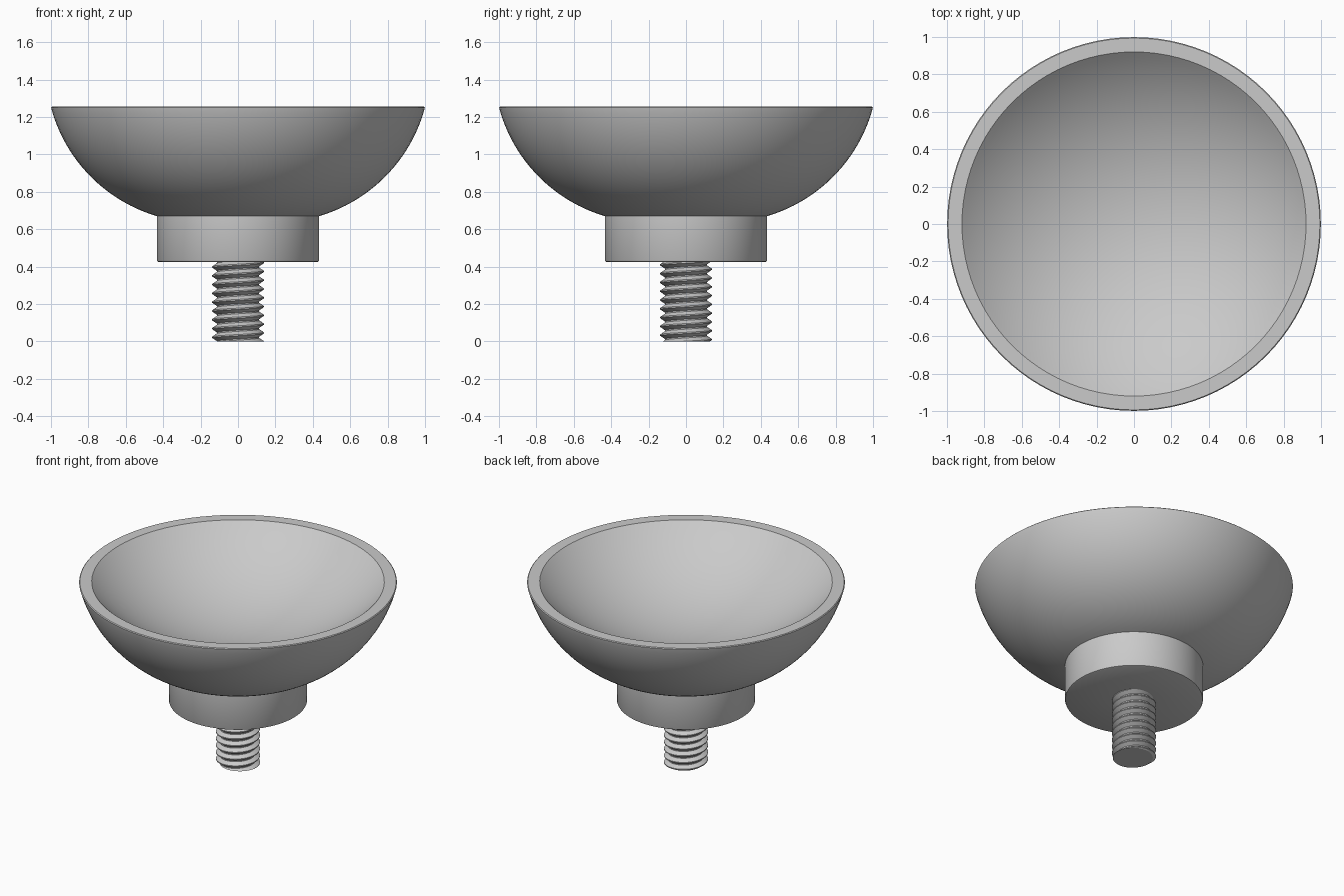
import bpy, bmesh
from math import sin, cos, tau, asin, atan2, sqrt, hypot

if "Cube" in bpy.data.objects:
    bpy.data.objects.remove(bpy.data.objects["Cube"], do_unlink=True)

grey = bpy.data.materials.new("plain grey")
grey.use_nodes = True
colour = (0.59, 0.59, 0.59, 1)
grey.diffuse_color = colour
grey.node_tree.nodes["Principled BSDF"].inputs["Base Color"].default_value = colour


def finish(bm, name):
    bmesh.ops.remove_doubles(bm, verts=bm.verts, dist=1e-5)
    bmesh.ops.recalc_face_normals(bm, faces=bm.faces)
    mesh = bpy.data.meshes.new(name)
    bm.to_mesh(mesh)
    bm.free()
    mesh.materials.append(grey)
    obj = bpy.data.objects.new(name, mesh)
    bpy.context.collection.objects.link(obj)
    bpy.ops.object.select_all(action='DESELECT')
    obj.select_set(True)
    bpy.context.view_layer.objects.active = obj
    bpy.ops.object.shade_smooth_by_angle(angle=0.55)


def lathe(name, profile, steps=96):
    bm = bmesh.new()
    verts = [bm.verts.new((r, 0, z)) for r, z in profile]
    edges = [bm.edges.new(pair) for pair in zip(verts, verts[1:])]
    bmesh.ops.spin(bm, geom=verts + edges, cent=(0, 0, 0), axis=(0, 0, 1),
                   angle=tau, steps=steps)
    finish(bm, name)


def arc(cx, cz, radius, start, end, n=28):
    # Angles are measured from straight down
    return [(cx + radius * sin(a), cz - radius * cos(a))
            for a in (start + (end - start) * i / n for i in range(n + 1))]


# Bowl: rounded outer wall, shallower dished inside, flat rim with softened edge
RIM, COLLAR, LIP, DISH = 1.255, 0.434, 0.92, 1.35
cx, cz = 0.2, 1.464
outer = arc(cx, cz, hypot(0.998 - cx, cz - 1.245),
            atan2(COLLAR - cx, cz - 0.67), atan2(0.998 - cx, cz - 1.245))
inner = arc(0, RIM + sqrt(DISH ** 2 - LIP ** 2), DISH, 0, asin(LIP / DISH))
lathe("bowl", outer + [(0.999, 1.25), (0.994, RIM)] + inner[::-1])

# Collar: short cylinder under the bowl, around the stud
lathe("collar", [(0.1, 0.425), (0.425, 0.425), (0.431, 0.428),
                 (COLLAR, 0.434), (COLLAR, 0.675)])

# Threaded stud: helical strip trimmed flat at both ends
PITCH, STEPS, TURNS = 0.047, 48, 12
ROOT, CREST, TOP = 0.113, 0.138, 0.43
thread = [(ROOT, 0), (ROOT, 0.14), (CREST, 0.5), (CREST, 0.64), (ROOT, 1)]
bm = bmesh.new()
previous = None
for i in range(STEPS * TURNS + 1):
    a = tau * i / STEPS
    row = [bm.verts.new((r * cos(a), r * sin(a), PITCH * (i / STEPS + h - 1.6)))
           for r, h in thread]
    if previous:
        for j in range(len(thread) - 1):
            bm.faces.new((previous[j], row[j], row[j + 1], previous[j + 1]))
    previous = row
bmesh.ops.remove_doubles(bm, verts=bm.verts, dist=1e-5)
for height, direction in ((0, -1), (TOP, 1)):
    bmesh.ops.bisect_plane(bm, geom=bm.verts[:] + bm.edges[:] + bm.faces[:],
                           plane_co=(0, 0, height), plane_no=(0, 0, direction),
                           clear_outer=True)
    ends = [e for e in bm.edges if e.is_boundary
            and all(abs(v.co.z - height) < 1e-4 for v in e.verts)]
    bmesh.ops.contextual_create(bm, geom=ends)
finish(bm, "threaded_stud")
